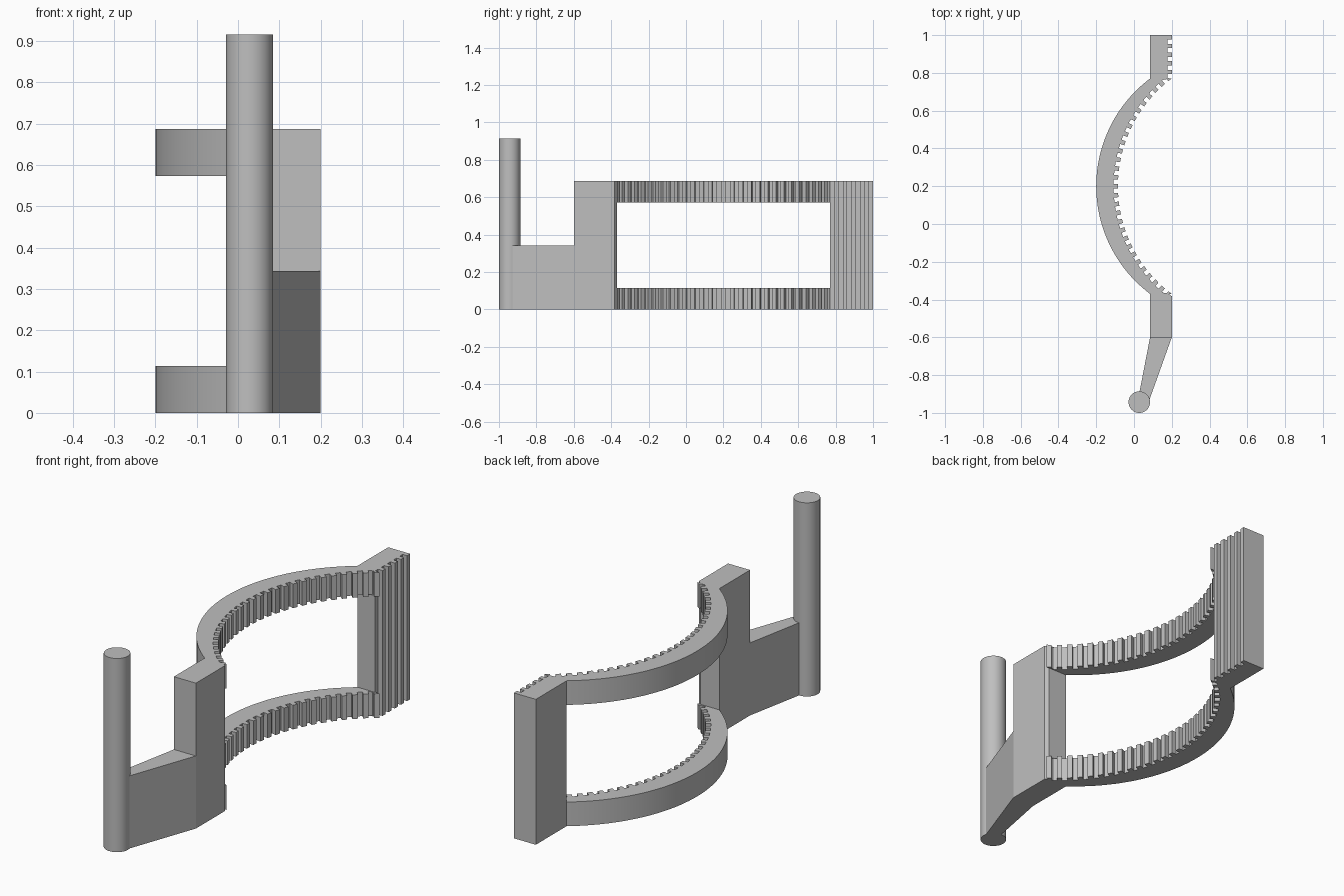
import bpy, bmesh, math

cube = bpy.data.objects.get("Cube")
if cube:
    bpy.data.objects.remove(cube, do_unlink=True)

# Single grey finish
grey = bpy.data.materials.new("plain_grey")
grey.use_nodes = True
COLOUR = (0.52, 0.52, 0.52, 1)
grey.diffuse_color = COLOUR
grey.node_tree.nodes["Principled BSDF"].inputs["Base Color"].default_value = COLOUR

# Shared dimensions
HEIGHT, RAIL = 0.687, 0.114
LEFT, RIGHT = 0.085, 0.2
THICK = RIGHT - LEFT
FRONT_END, BACK_END = -0.37, 0.77
MID_Y = (FRONT_END + BACK_END) / 2
RADIUS, HALF = 0.7125, math.asin(0.8)
CENTRE_X = -0.2 + RADIUS
DEPTH = 0.023


def prism(name, outline, z0, z1):
    """Extrude a plan outline between two heights."""
    bm = bmesh.new()
    face = bm.faces.new([bm.verts.new((x, y, z0)) for x, y in outline])
    top = bmesh.ops.extrude_face_region(bm, geom=[face])["geom"]
    verts = [v for v in top if isinstance(v, bmesh.types.BMVert)]
    bmesh.ops.translate(bm, verts=verts, vec=(0, 0, z1 - z0))
    bmesh.ops.recalc_face_normals(bm, faces=bm.faces)
    mesh = bpy.data.meshes.new(name)
    bm.to_mesh(mesh)
    bm.free()
    obj = bpy.data.objects.new(name, mesh)
    bpy.context.collection.objects.link(obj)
    finish(obj)
    return obj


def finish(obj):
    obj.data.materials.append(grey)
    bpy.ops.object.select_all(action="DESELECT")
    obj.select_set(True)
    bpy.context.view_layer.objects.active = obj
    bpy.ops.object.shade_smooth_by_angle(angle=math.radians(20))


def on_arc(cx, r, a):
    return (cx - r * math.cos(a), MID_Y + r * math.sin(a))


# Curved rails: smooth outer arc, toothed inner arc
STEPS = 48
outer = [on_arc(CENTRE_X, RADIUS, -HALF + 2 * HALF * i / STEPS)
         for i in range(STEPS + 1)]
TEETH = 29
half_pitch = 2 * HALF / (2 * TEETH - 1)
inner = []
for i in range(2 * TEETH - 1):
    r = RADIUS + (DEPTH if i % 2 else 0)
    a = -HALF + i * half_pitch
    inner += [on_arc(CENTRE_X + THICK, r, a),
              on_arc(CENTRE_X + THICK, r, a + half_pitch)]
rail_outline = outer + inner[::-1]
prism("lower_rail", rail_outline, 0, RAIL)
prism("upper_rail", rail_outline, HEIGHT - RAIL, HEIGHT)

# Back post with vertical ribs on its right face
RIBS = 5
step = (1 - BACK_END) / (2 * RIBS)
ribs = []
for i in range(2 * RIBS):
    x = RIGHT if i % 2 else RIGHT - DEPTH
    y = BACK_END + i * step
    ribs += [(x, y), (x, y + step)]
prism("back_post", [(LEFT, 1), (LEFT, BACK_END)] + ribs, 0, HEIGHT)

# Front post with a small bevelled inner corner
prism("front_post", [(LEFT, -0.6), (RIGHT, -0.6), (RIGHT, FRONT_END - 0.012),
                     (RIGHT - 0.016, FRONT_END), (LEFT, FRONT_END)], 0, HEIGHT)

# Tapered arm from the front post to the rod
prism("arm", [(LEFT, -0.6), (0.029, -0.89), (0.03, -0.93),
              (0.082, -0.93), (RIGHT, -0.6)], 0, 0.343)

# Upright rod
ROD_HEIGHT = 0.915
bpy.ops.mesh.primitive_cylinder_add(vertices=48, radius=0.057, depth=ROD_HEIGHT,
                                    location=(0.028, -0.943, ROD_HEIGHT / 2))
rod = bpy.context.object
rod.name = "rod"
finish(rod)
